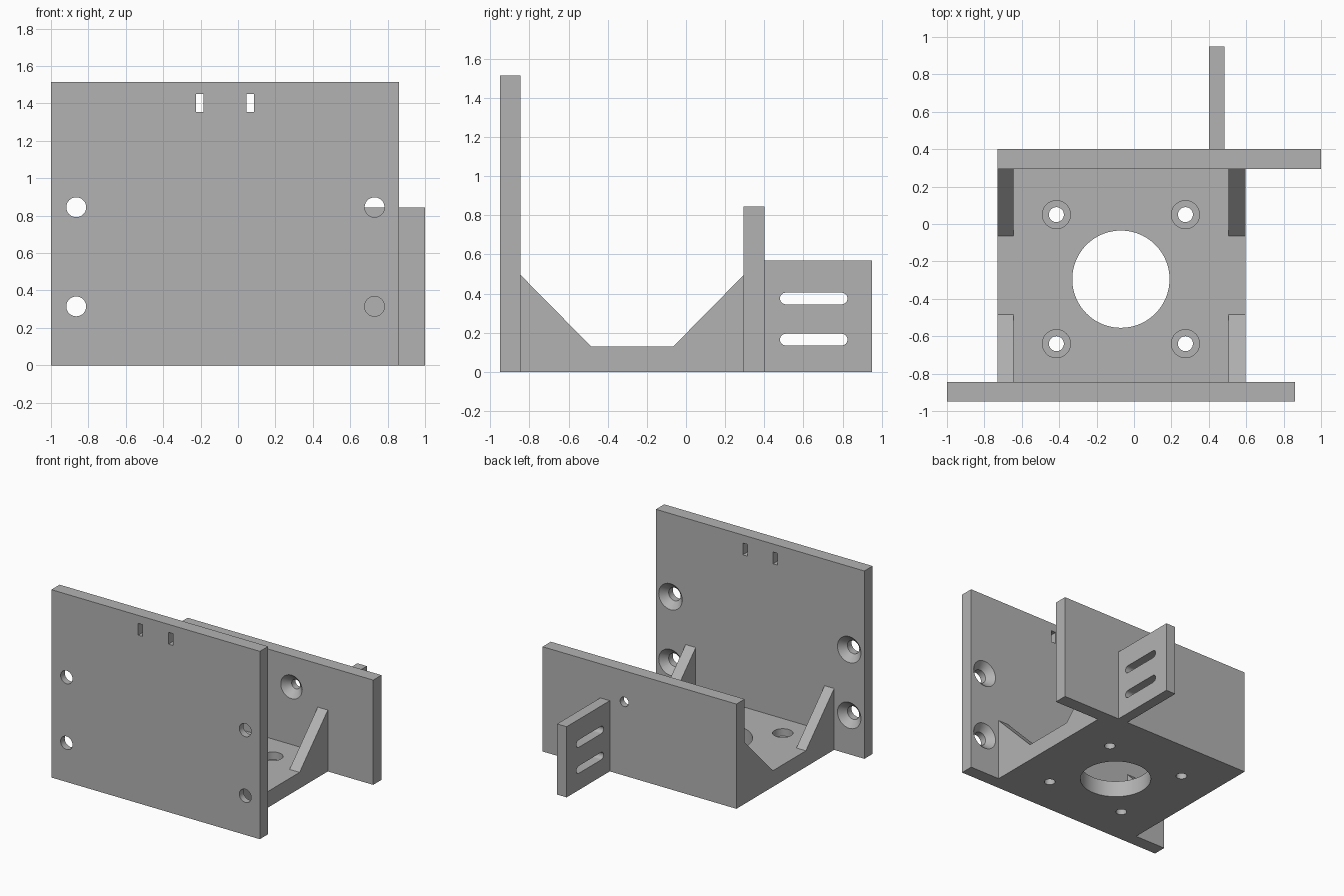
import bpy, bmesh, math
from mathutils import Matrix, Vector

cube = bpy.data.objects.get("Cube")
if cube:
    bpy.data.objects.remove(cube, do_unlink=True)

grey = bpy.data.materials.new("plain grey")
grey.use_nodes = True
grey.diffuse_color = (0.45, 0.45, 0.45, 1)
grey.node_tree.nodes["Principled BSDF"].inputs["Base Color"].default_value = (0.45, 0.45, 0.45, 1)


def make(name, bm):
    bmesh.ops.recalc_face_normals(bm, faces=bm.faces)
    mesh = bpy.data.meshes.new(name)
    bm.to_mesh(mesh)
    bm.free()
    mesh.materials.append(grey)
    ob = bpy.data.objects.new(name, mesh)
    bpy.context.collection.objects.link(ob)
    return ob


def box(name, x, y, z):
    bm = bmesh.new()
    bmesh.ops.create_cube(bm, size=1)
    for v in bm.verts:
        v.co = [(a + b) / 2 + c * (b - a) for (a, b), c in zip((x, y, z), v.co)]
    return make(name, bm)


def prism_x(name, outline, x0, x1):
    """Extrude a (y, z) outline along x."""
    bm = bmesh.new()
    face = bm.faces.new([bm.verts.new((x0, y, z)) for y, z in outline])
    top = bmesh.ops.extrude_face_region(bm, geom=[face])["geom"]
    for v in top:
        if isinstance(v, bmesh.types.BMVert):
            v.co.x = x1
    return make(name, bm)


def cone(start, end, r1, r2, sides=48):
    """Round cutter from start to end."""
    start, end = Vector(start), Vector(end)
    d = end - start
    m = Matrix.Translation((start + end) / 2) @ d.to_track_quat('Z', 'Y').to_matrix().to_4x4()
    bm = bmesh.new()
    bmesh.ops.create_cone(bm, cap_ends=True, segments=sides, radius1=r1,
                          radius2=r2, depth=d.length, matrix=m)
    return make("cutter", bm)


def cut(ob, cutter):
    mod = ob.modifiers.new("cut", 'BOOLEAN')
    mod.operation, mod.solver, mod.object = 'DIFFERENCE', 'EXACT', cutter
    bpy.context.view_layer.objects.active = ob
    bpy.ops.object.modifier_apply(modifier=mod.name)
    bpy.data.objects.remove(cutter, do_unlink=True)


def countersunk(ob, x, z, face_y, way, r, sink):
    """Hole along y, flared at face_y; way points out of the flared face."""
    cut(ob, cone((x, face_y - way * 0.2, z), (x, face_y + way * 0.1, z), r, r))
    e = 0.02
    depth = sink - r + e
    cut(ob, cone((x, face_y - way * depth, z), (x, face_y + way * e, z), r - e, sink + e))


# Tall front plate with four countersunk holes and two tie slots
front = box("front_plate", (-1, 0.86), (-0.95, -0.845), (0, 1.515))
for x in (-0.865, 0.73):
    for z in (0.315, 0.845):
        countersunk(front, x, z, -0.845, 1, 0.053, 0.105)
for x in (-0.205, 0.065):
    cut(front, box("cutter", (x - 0.02, x + 0.02), (-1.1, -0.7), (1.355, 1.45)))

# Back plate with one countersunk hole
back = box("back_plate", (-0.73, 1), (0.295, 0.4), (0, 0.845))
countersunk(back, 0.27, 0.595, 0.295, -1, 0.038, 0.095)

# Base with central bore and four counterbored holes
base = box("base_plate", (-0.73, 0.595), (-0.845, 0.295), (0, 0.13))
cx, cy = -0.07, -0.295
cut(base, cone((cx, cy, -0.1), (cx, cy, 0.3), 0.26, 0.26, 96))
for sx in (-1, 1):
    for sy in (-1, 1):
        x, y = cx + sx * 0.345, cy + sy * 0.345
        cut(base, cone((x, y, -0.1), (x, y, 0.3), 0.04, 0.04))
        cut(base, cone((x, y, 0.07), (x, y, 0.3), 0.075, 0.075))

# Triangular corner ribs
for side, x0, x1 in (("right", -0.73, -0.645), ("left", 0.505, 0.595)):
    for end, y, toe in (("front", -0.845, -0.485), ("back", 0.295, -0.065)):
        prism_x(f"{end}_{side}_rib", [(y, 0.13), (toe, 0.13), (y, 0.495)], x0, x1)

# Rear bracket with two rounded slots
bracket = box("rear_bracket", (0.4, 0.485), (0.4, 0.95), (0, 0.57))
for z in (0.165, 0.375):
    outline = []
    for centre, turn in ((0.795, -math.pi / 2), (0.51, math.pi / 2)):
        for i in range(13):
            a = turn + math.pi * i / 12
            outline.append((centre + 0.03 * math.cos(a), z + 0.03 * math.sin(a)))
    cut(bracket, prism_x("cutter", outline, 0.3, 0.6))

# Smooth the round walls, keep the edges sharp
for ob in (front, back, base, bracket):
    bpy.ops.object.select_all(action='DESELECT')
    ob.select_set(True)
    bpy.context.view_layer.objects.active = ob
    bpy.ops.object.shade_smooth_by_angle(angle=math.radians(30))
